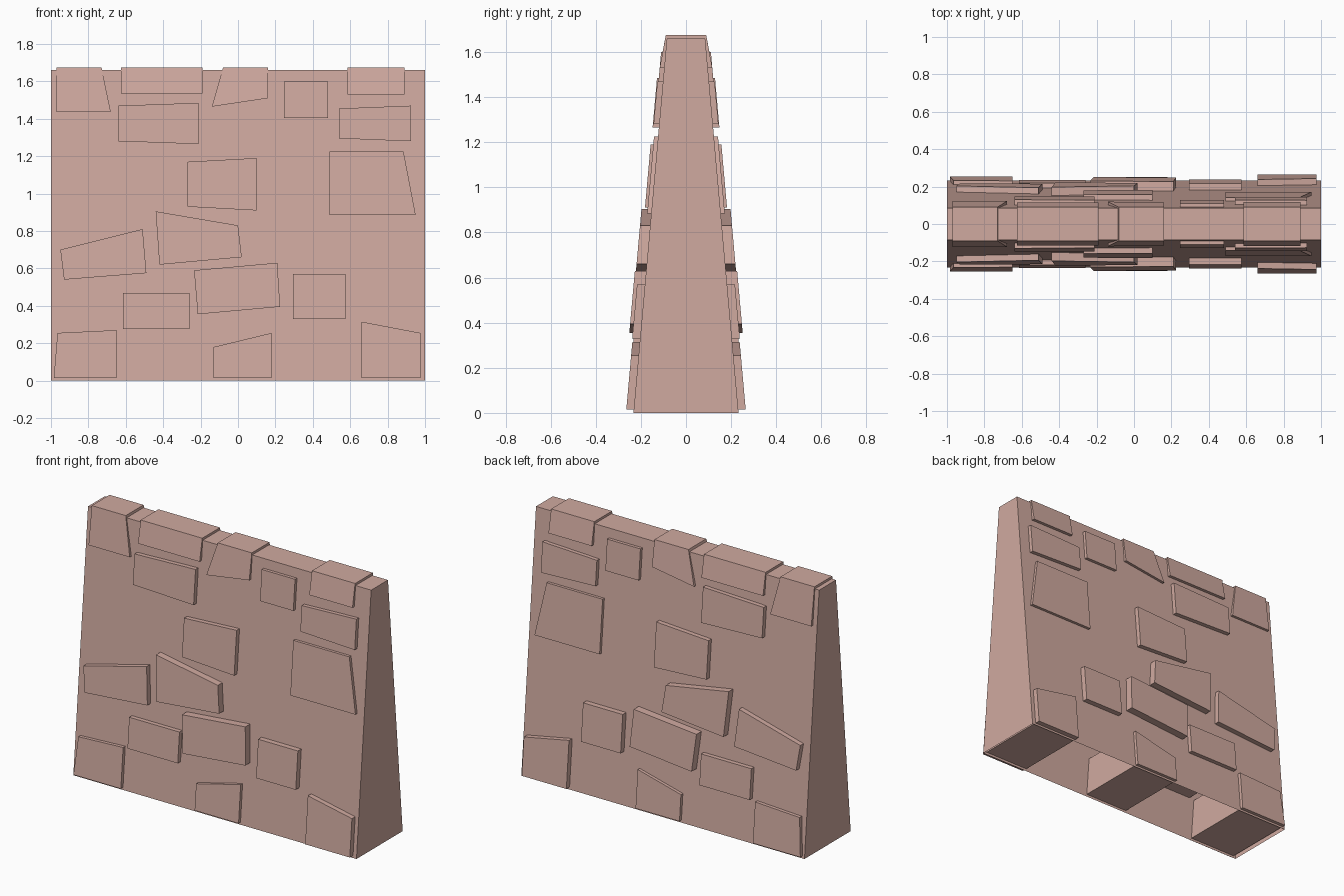
import bpy
import bmesh

cube = bpy.data.objects.get("Cube")
if cube:
    bpy.data.objects.remove(cube, do_unlink=True)

# Single dusty pink colour
pink = bpy.data.materials.new("dusty_pink_stone")
pink.use_nodes = True
colour = (0.63, 0.40, 0.35, 1)
pink.diffuse_color = colour
pink.node_tree.nodes["Principled BSDF"].inputs["Base Color"].default_value = colour

HEIGHT = 1.66
CAP = 1.675
BASE_HALF = 0.233
TOP_HALF = 0.085


def half_depth(z):
    """Half thickness of the tapered wall at a height."""
    return BASE_HALF + (TOP_HALF - BASE_HALF) * z / HEIGHT


def tapered_block(name, corners, proud=0.0, open_bottom=False):
    """Solid through the wall; corners run bottom left, bottom right, top right, top left."""
    bm = bmesh.new()
    front, back = [], []
    for x, z in corners:
        # Cap stones fade to almost flush at their crown
        out = min(proud, 0.006) if z > HEIGHT else proud
        depth = half_depth(z) + out
        front.append(bm.verts.new((x, -depth, z)))
        back.append(bm.verts.new((x, depth, z)))
    bm.faces.new(front)
    bm.faces.new(back[::-1])
    for i in range(4):
        if open_bottom and i == 0:
            continue
        j = (i + 1) % 4
        bm.faces.new((front[j], front[i], back[i], back[j]))
    mesh = bpy.data.meshes.new(name)
    bm.to_mesh(mesh)
    bm.free()
    mesh.materials.append(pink)
    obj = bpy.data.objects.new(name, mesh)
    bpy.context.collection.objects.link(obj)
    return obj


def stone(name, left, right, low, high, proud, **nudge):
    """Rectangular stone whose corners bl, br, tr, tl can be nudged."""
    corners = {"bl": (left, low), "br": (right, low),
               "tr": (right, high), "tl": (left, high)}
    for key, (dx, dz) in nudge.items():
        x, z = corners[key]
        corners[key] = (x + dx, z + dz)
    tapered_block(name, corners.values(), proud)


# Hollow wall body, open underneath
tapered_block("wall_body", [(-1, 0), (1, 0), (1, HEIGHT), (-1, HEIGHT)], open_bottom=True)

# Cap stones along the crest
stone("cap_stone_far_right", -0.97, -0.73, 1.435, CAP, 0.017, br=(0.05, 0))
stone("cap_stone_right", -0.625, -0.19, 1.535, CAP, 0.02)
stone("cap_stone_middle", -0.08, 0.16, 1.51, CAP, 0.017, bl=(-0.06, -0.045))
stone("cap_stone_left", 0.585, 0.89, 1.53, CAP, 0.02)

# Upper course
stone("upper_stone_small", 0.245, 0.48, 1.405, 1.60, 0.02)
stone("upper_stone_right", -0.64, -0.21, 1.28, 1.47, 0.028, br=(0, -0.015), tr=(0, 0.015))
stone("upper_stone_left", 0.54, 0.925, 1.295, 1.455, 0.025, br=(0, -0.015), tr=(0, 0.015))

# Middle course
stone("middle_stone_centre", -0.27, 0.10, 0.93, 1.17, 0.03, br=(0, -0.02), tr=(0, 0.02))
stone("middle_stone_large", 0.49, 0.95, 0.885, 1.225, 0.018, tr=(-0.065, 0))
stone("middle_stone_slanted", -0.42, 0.02, 0.62, 0.83, 0.045,
      br=(0, 0.04), tr=(-0.02, 0), tl=(-0.02, 0.075))
stone("middle_stone_right", -0.93, -0.49, 0.54, 0.70, 0.033,
      br=(0, 0.035), tr=(-0.02, 0.11), tl=(-0.02, 0))

# Lower course
stone("lower_stone_centre", -0.215, 0.225, 0.355, 0.59, 0.05,
      br=(0, 0.04), tr=(-0.015, 0.04), tl=(-0.02, 0))
stone("lower_stone_right", -0.615, -0.26, 0.275, 0.468, 0.028)
stone("lower_stone_left", 0.295, 0.575, 0.33, 0.57, 0.035)

# Base course
stone("base_stone_right", -0.985, -0.65, 0.015, 0.27, 0.022, tl=(0.02, -0.015))
stone("base_stone_centre", -0.13, 0.18, 0.015, 0.255, 0.02, tl=(0, -0.075))
stone("base_stone_left", 0.66, 0.975, 0.015, 0.255, 0.033, tl=(0, 0.06))
